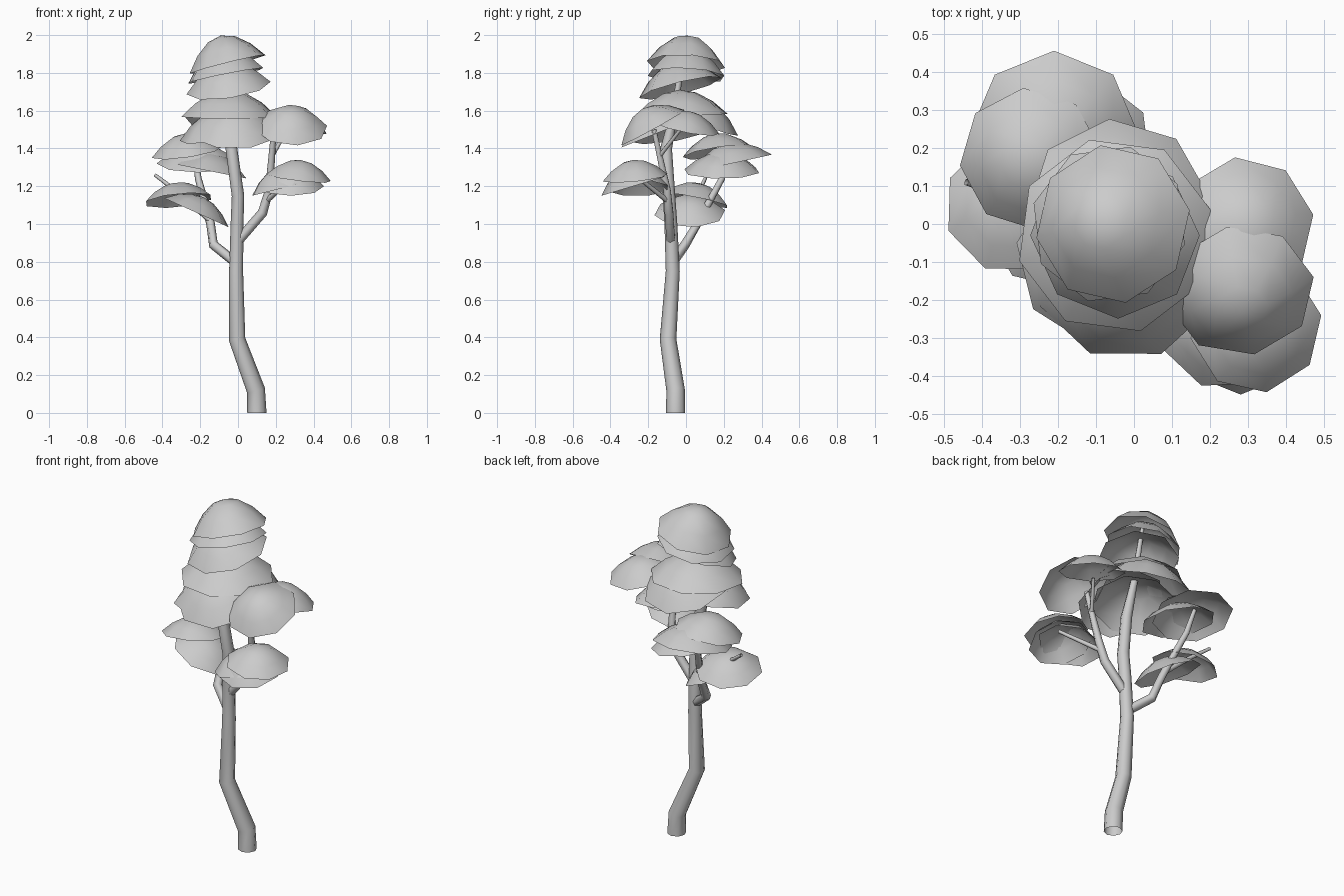
import bpy, bmesh, math
from mathutils import Vector


def finish(name, bm):
    bmesh.ops.recalc_face_normals(bm, faces=bm.faces)
    me = bpy.data.meshes.new(name)
    bm.to_mesh(me)
    bm.free()
    ob = bpy.data.objects.new(name, me)
    bpy.context.collection.objects.link(ob)
    for p in me.polygons:
        p.use_smooth = True
    return ob


def limb(name, pts, sides=8):
    """Tapered tube through (x, y, z, radius) points."""
    bm = bmesh.new()
    ps = [Vector(p[:3]) for p in pts]
    prev = None
    for i, p in enumerate(pts):
        d = (ps[min(i + 1, len(ps) - 1)] - ps[max(i - 1, 0)]).normalized()
        if i == 0 and p[2] == 0:
            d = Vector((0, 0, 1))
        u = Vector((0, 1, 0)).cross(d).normalized()
        v = d.cross(u)
        ring = []
        for k in range(sides):
            a = math.tau * k / sides
            ring.append(bm.verts.new(ps[i] + p[3] * (u * math.cos(a) + v * math.sin(a))))
        if prev:
            for k in range(sides):
                j = (k + 1) % sides
                bm.faces.new((prev[k], prev[j], ring[j], ring[k]))
        prev = ring
    return finish(name, bm)


def leaf_dome(name, c, r, h, tx=0, ty=0, spin=0, sides=8):
    """Open eight-sided dome; c is the rim centre, tx/ty lower that side."""
    bm = bmesh.new()
    c = Vector(c)
    n = Vector((tx, ty, 1)).normalized()
    u = Vector((0, 1, 0)).cross(n).normalized()
    v = n.cross(u)
    top = bm.verts.new(c + n * h)
    prev = None
    for f in (0.35, 0.7, 1.0):
        ring = []
        for k in range(sides):
            a = math.tau * k / sides + math.radians(spin)
            ring.append(bm.verts.new(c + n * h * (1 - f * f)
                                     + r * f * (u * math.cos(a) + v * math.sin(a))))
        for k in range(sides):
            j = (k + 1) % sides
            if prev:
                bm.faces.new((prev[k], ring[k], ring[j], prev[j]))
            else:
                bm.faces.new((top, ring[k], ring[j]))
        prev = ring
    return finish(name, bm)


# Trunk
limb("trunk", [(0.10, -0.055, 0, 0.051), (0.095, -0.055, 0.12, 0.049),
               (-0.005, -0.095, 0.39, 0.044), (-0.01, -0.07, 0.75, 0.037),
               (-0.005, -0.08, 1.0, 0.034), (0, -0.09, 1.15, 0.033),
               (-0.035, -0.105, 1.4, 0.031), (-0.05, -0.06, 1.6, 0.02),
               (-0.07, -0.01, 1.94, 0.01)])

# Branches
limb("left_branch", [(-0.005, -0.075, 0.79, 0.026), (-0.13, -0.005, 0.89, 0.026),
                     (-0.145, 0.06, 1.0, 0.023), (-0.21, 0.19, 1.24, 0.018),
                     (-0.23, 0.24, 1.38, 0.012)], 6)
limb("right_branch", [(0.0, -0.08, 0.91, 0.026), (0.13, -0.09, 1.06, 0.026),
                      (0.165, -0.10, 1.18, 0.022), (0.19, -0.17, 1.50, 0.014)], 6)

# Twigs
limb("left_twig", [(-0.15, 0.06, 1.02, 0.014), (-0.32, 0.07, 1.17, 0.012),
                   (-0.44, 0.11, 1.26, 0.009)], 6)
limb("right_twig", [(0.15, -0.095, 1.12, 0.014), (0.30, -0.27, 1.26, 0.01)], 6)
limb("upper_twig", [(0.18, -0.14, 1.36, 0.012), (0.26, -0.03, 1.50, 0.009)], 6)

# Foliage clumps: rim centre, radius, height, x tilt, y tilt, spin
clumps = {
    "crown_leaves": [((-0.055, 0.0, 1.845), 0.21, 0.157, -0.25, 0.05, 10),
                     ((-0.065, 0.0, 1.785), 0.21, 0.15, -0.2, 0.05, 30),
                     ((-0.05, -0.03, 1.72), 0.225, 0.14, -0.15, -0.25, 0)],
    "middle_leaves": [((-0.05, -0.03, 1.57), 0.26, 0.14, 0.0, -0.05, 15),
                      ((-0.02, -0.13, 1.49), 0.245, 0.14, 0.0, -0.4, 22),
                      ((-0.04, 0.05, 1.545), 0.24, 0.13, 0.05, 0.35, 5),
                      ((-0.08, -0.09, 1.48), 0.235, 0.13, -0.2, -0.15, 35)],
    "right_upper_leaves": [((0.28, -0.175, 1.51), 0.195, 0.115, 0.05, -0.55, 12),
                           ((0.295, 0.0, 1.51), 0.18, 0.09, 0.15, 0.2, 8)],
    "right_lower_leaves": [((0.32, -0.27, 1.245), 0.175, 0.095, 0.12, -0.1, 10),
                           ((0.235, -0.26, 1.19), 0.175, 0.11, -0.25, 0.0, 25),
                           ((0.28, -0.28, 1.20), 0.175, 0.11, 0.0, -0.3, 0)],
    "left_upper_leaves": [((-0.21, 0.24, 1.32), 0.22, 0.11, 0.0, -0.22, 0),
                          ((-0.27, 0.17, 1.38), 0.19, 0.10, -0.15, -0.15, 5),
                          ((-0.15, 0.19, 1.28), 0.205, 0.10, 0.2, 0.0, 30)],
    "left_lower_leaves": [((-0.315, 0.05, 1.125), 0.185, 0.095, -0.1, 0.2, 22),
                          ((-0.22, 0.02, 1.06), 0.19, 0.09, 0.45, 0.0, 10)],
}
for name, domes in clumps.items():
    for i, d in enumerate(domes):
        leaf_dome(f"{name}_{i + 1}", *d)
